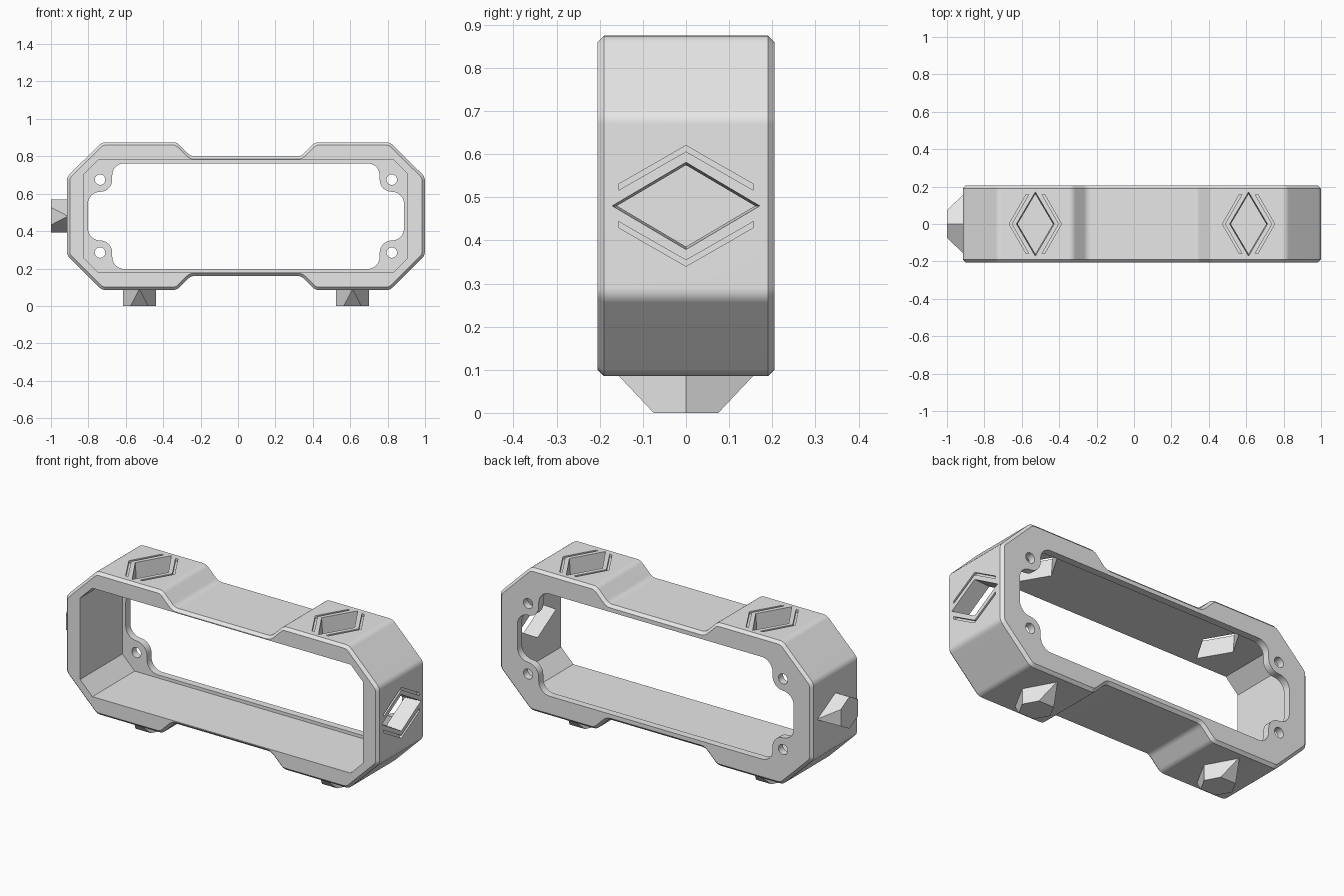
import bpy, bmesh, math
from mathutils import Vector as V

if "Cube" in bpy.data.objects:
    bpy.data.objects.remove(bpy.data.objects["Cube"])

CX, CZ = 0.0425, 0.48          # centre of the frame
HALF_W, HALF_H, DEPTH = 0.957, 0.395, 0.205

grey = bpy.data.materials.new("light grey")
grey.diffuse_color = (0.8, 0.8, 0.8, 1)
grey.use_nodes = True
grey.node_tree.nodes["Principled BSDF"].inputs["Base Color"].default_value = grey.diffuse_color


def loft(name, rings):
    """Closed solid through a list of equal-length rings."""
    bm = bmesh.new()
    rows = [[bm.verts.new(p) for p in r] for r in rings]
    n = len(rows[0])
    for a, b in zip(rows, rows[1:]):
        for i in range(n):
            j = (i + 1) % n
            bm.faces.new((a[i], a[j], b[j], b[i]))
    bm.faces.new(rows[0][::-1])
    bm.faces.new(rows[-1])
    bmesh.ops.recalc_face_normals(bm, faces=bm.faces)
    me = bpy.data.meshes.new(name)
    bm.to_mesh(me)
    bm.free()
    me.materials.append(grey)
    ob = bpy.data.objects.new(name, me)
    bpy.context.collection.objects.link(ob)
    return ob


def mirror4(q):
    """Full outline from its upper right quarter."""
    return (q + [(-x, z) for x, z in q[::-1]]
            + [(-x, -z) for x, z in q] + [(x, -z) for x, z in q[::-1]])


def rounded(pts, r=0.02, n=3):
    out = []
    for i, p in enumerate(pts):
        p, a, b = V(p), V(pts[i - 1]), V(pts[(i + 1) % len(pts)])
        s, e = p + (a - p).normalized() * r, p + (b - p).normalized() * r
        for k in range(n + 1):
            t = k / n
            out.append(s * (1 - t) ** 2 + p * 2 * t * (1 - t) + e * t * t)
    return out


def inset(pts, d):
    out = []
    for i, p in enumerate(pts):
        u = (p - pts[i - 1]).normalized()
        w = (pts[(i + 1) % len(pts)] - p).normalized()
        n1, n2 = V((-u.y, u.x)), V((-w.y, w.x))
        out.append(p + (n1 + n2) * d / (1 + n1.dot(n2)))
    return out


def arc(cx, cz, r, a0, a1, n=8):
    angles = [math.radians(a0 + (a1 - a0) * i / n) for i in range(n + 1)]
    return [(cx + r * math.cos(a), cz + r * math.sin(a)) for a in angles]


def at_y(pts, y):
    return [V((CX + p[0], y, CZ + p[1])) for p in pts]


def cut(ob, cutter):
    m = ob.modifiers.new("cut", 'BOOLEAN')
    m.operation, m.solver, m.object = 'DIFFERENCE', 'EXACT', cutter
    bpy.context.view_layer.objects.active = ob
    bpy.ops.object.modifier_apply(modifier=m.name)
    bpy.data.objects.remove(cutter)


def on_face(o, u, n, pts, c):
    """Place (long, short) points on a wall, c above its surface."""
    return [V(o) + V((0, 1, 0)) * b + V(u) * a + V(n) * c for b, a in pts]


# Outer shell with chamfered front and back rims
outline = rounded(mirror4([(HALF_W, 0.21), (0.77, HALF_H), (0.37, HALF_H), (0.295, 0.32)]))
small = inset(outline, 0.015)
frame = loft("frame", [at_y(small, -DEPTH), at_y(outline, -DEPTH + 0.015),
                       at_y(outline, DEPTH - 0.015), at_y(small, DEPTH)])

# Cavity open to the front
cavity = mirror4([(0.865, 0.225), (0.79, 0.30)])
cut(frame, loft("cavity", [at_y(cavity, -0.3), at_y(cavity, DEPTH - 0.04)]))

# Back opening that leaves four screw tabs
R = 0.065
opening = mirror4(arc(0.78, 0.065, R, 0, 90) + arc(0.78, 0.195, R, 270, 180)
                  + arc(0.65, 0.2175, R, 0, 90))
cut(frame, loft("opening", [at_y(opening, 0.1), at_y(opening, 0.3)]))
for sx in (-1, 1):
    for sz in (-1, 1):
        hole = arc(0.78 * sx, 0.195 * sz, 0.028, 0, 345, 23)
        cut(frame, loft("screw_hole", [at_y(hole, 0.1), at_y(hole, 0.3)]))

# Diamond sockets with chevron grooves: right wall and two on top
X, Z = V((1, 0, 0)), V((0, 0, 1))
sockets = [((CX + HALF_W, 0, CZ), Z, X)]
sockets += [((CX + s * 0.57, 0, CZ + HALF_H), X, Z) for s in (-1, 1)]


def diamond(k):
    return [(0.171 * k, 0), (0, 0.101 * k), (-0.171 * k, 0), (0, -0.101 * k)]


for o, u, n in sockets:
    cut(frame, loft("socket", [on_face(o, u, n, diamond(1.014), 0.02),
                               on_face(o, u, n, diamond(0.92), -0.115)]))
    for s in (-1, 1):
        chevron = [(0, .14), (.157, .05), (.157, .036), (0, .126), (-.157, .036), (-.157, .05)]
        chevron = [(b, a * s) for b, a in chevron]
        cut(frame, loft("groove", [on_face(o, u, n, chevron, 0.02),
                                   on_face(o, u, n, chevron, -0.015)]))


# Matching diamond pegs with sloped ends: left wall and two below
def peg_ring(end, h=0.088, tip=0.16):
    w = h * (1 - end / tip)
    return [(0, h), (end, w), (end, -w), (0, -h), (-end, -w), (-end, w)]


pegs = [("left_peg", (CX - HALF_W, 0, CZ), Z, -X)]
pegs += [(nm, (CX + s * 0.57, 0, CZ - HALF_H), X, -Z)
         for nm, s in (("bottom_peg_left", -1), ("bottom_peg_right", 1))]
for nm, o, u, n in pegs:
    loft(nm, [on_face(o, u, n, peg_ring(0.157), -0.002),
              on_face(o, u, n, peg_ring(0.075), 0.085)])

# Smooth the rounded corners, keep the edges crisp
for ob in list(bpy.context.collection.objects):
    bpy.ops.object.select_all(action='DESELECT')
    ob.select_set(True)
    bpy.context.view_layer.objects.active = ob
    bpy.ops.object.shade_smooth_by_angle(angle=math.radians(25))
    m = ob.modifiers.new("flat_normals", 'WEIGHTED_NORMAL')
    m.keep_sharp = True
